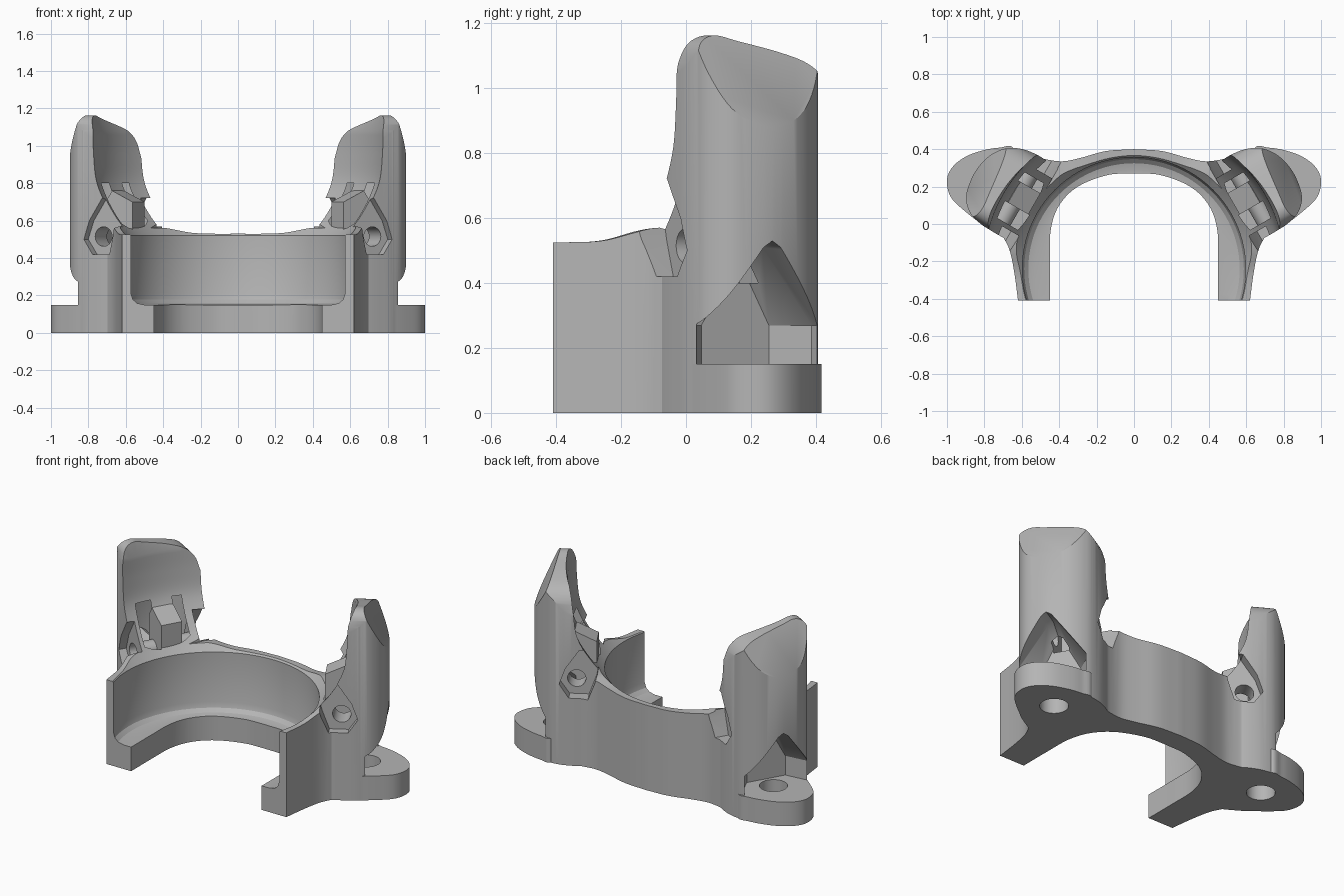
import bpy, bmesh, math
from mathutils import Vector

if "Cube" in bpy.data.objects:
    bpy.data.objects.remove(bpy.data.objects["Cube"])

grey = bpy.data.materials.new("plain grey")
grey.use_nodes = True
grey.diffuse_color = (0.46, 0.46, 0.46, 1)
grey.node_tree.nodes["Principled BSDF"].inputs["Base Color"].default_value = grey.diffuse_color

CENTRE_Y = -0.24            # centre of the round cavity
ANGLE = math.radians(30)    # direction of the tower from that centre


def P(u, v, z):
    """Tower frame (outward, sideways, up) to world."""
    c, s = math.cos(ANGLE), math.sin(ANGLE)
    return Vector((u * c - v * s, CENTRE_Y + u * s + v * c, z))


def spline(pts, steps=6):
    """Smooth curve through the points."""
    p = [Vector(q) for q in pts]
    p = [2 * p[0] - p[1]] + p + [2 * p[-1] - p[-2]]
    out = []
    for a, b, c, d in zip(p, p[1:], p[2:], p[3:]):
        for i in range(steps):
            t = i / steps
            out.append(0.5 * (2 * b + (c - a) * t + (2 * a - 5 * b + 4 * c - d) * t**2
                              + (3 * b - a - 3 * c + d) * t**3))
    return out + [p[-2]]


def resample(pts, n):
    """Points at equal distances along a path."""
    lens = [0]
    for a, b in zip(pts, pts[1:]):
        lens.append(lens[-1] + (b - a).length)
    out, k = [], 0
    for i in range(n):
        d = lens[-1] * i / (n - 1)
        while k < len(pts) - 2 and lens[k + 1] < d:
            k += 1
        out.append(pts[k].lerp(pts[k + 1], (d - lens[k]) / (lens[k + 1] - lens[k])))
    return out


def loft(name, *loops):
    """Capped solid through matching loops."""
    bm = bmesh.new()
    rows = [[bm.verts.new(q) for q in loop] for loop in loops]
    n = len(rows[0])
    for a, b in zip(rows, rows[1:]):
        for i in range(n):
            j = (i + 1) % n
            bm.faces.new((a[i], a[j], b[j], b[i]))
    bm.faces.new(rows[0][::-1])
    bm.faces.new(rows[-1])
    bmesh.ops.remove_doubles(bm, verts=bm.verts, dist=1e-5)
    bmesh.ops.recalc_face_normals(bm, faces=bm.faces)
    me = bpy.data.meshes.new(name)
    bm.to_mesh(me)
    bm.free()
    me.materials.append(grey)
    ob = bpy.data.objects.new(name, me)
    bpy.context.collection.objects.link(ob)
    return ob


def upright(name, plan, z0, z1):
    return loft(name, [P(u, v, z0) for u, v in plan], [P(u, v, z1) for u, v in plan])


def sideways(name, side, v0, v1):
    return loft(name, [P(u, v0, z) for u, z in side], [P(u, v1, z) for u, z in side])


def circle(cx, cy, r, n=40):
    return [(cx + r * math.cos(math.tau * i / n), cy + r * math.sin(math.tau * i / n))
            for i in range(n)]


def boolean(ob, tool, op):
    mod = ob.modifiers.new(op.lower(), "BOOLEAN")
    mod.operation, mod.solver, mod.object = op, "EXACT", tool
    bpy.context.view_layer.objects.active = ob
    bpy.ops.object.modifier_apply(modifier=mod.name)
    bpy.data.objects.remove(tool)


# Half ring: outer path carries the height of the wavy rim
outer = resample(spline([(0, .40, .53), (.15, .39, .53), (.28, .355, .535), (.38, .335, .55),
                         (.47, .345, .56), (.56, .36, .56), (.70, .22, .56), (.76, .04, .57),
                         (.705, -.06, .57), (.665, -.14, .56), (.64, -.26, .53),
                         (.62, -.41, .525)]), 60)
inner = resample(spline([(0, .27, 0), (.14, .262, 0), (.30, .20, 0), (.40, .10, 0),
                         (.445, -.03, 0), (.45, -.2, 0), (.45, -.41, 0)]), 60)
stations = [[Vector((o.x, o.y, 0)), o, Vector((i.x, i.y, o.z)), i]
            for o, i in zip(outer, inner)]
bracket = loft("bracket", *stations)

# Tower: rounded plan, trimmed to a slanted rounded top
plan = spline([Vector(q) for q in
               ((.62, -.2), (.70, -.205), (.77, -.205), (.84, -.2), (.91, -.178), (.968, -.12),
                (.992, -.03), (.992, .06), (.965, .15), (.91, .22), (.84, .255), (.77, .268),
                (.70, .268), (.62, .26))])
tower = upright("tower", plan, 0, 1.3)
crown = [Vector(q) for q in ((-.208, 1.0), (-.2, 1.08), (-.175, 1.14), (-.12, 1.163),
                             (-.04, 1.145), (.1, 1.11), (.19, 1.075), (.242, 1.02), (.268, .94))]
face = [(-.3, -.1), (-.3, .8), (-.212, .85)] + [tuple(q) for q in spline(crown)]
face += [(.272, .85), (.3, .8), (.3, -.1)]
boolean(tower, loft("top_trim", [P(.4, v, z) for v, z in face], [P(1.2, v, z) for v, z in face]),
        "INTERSECT")
boolean(tower, sideways("bevel_cut", [(.86, 1.17), (1.005, .86), (1.3, .86), (1.3, 1.4), (.86, 1.4)],
                        -.5, .5), "DIFFERENCE")
boolean(bracket, tower, "UNION")

# Screw ear blending out of the tower foot
foot = [(.60, .2), (.64, .40), (.72, .408), (.81, .393), (.90, .36), (.97, .305), (1.0, .235),
        (.98, .145), (.90, .065), (.80, -.01), (.70, -.07)]
foot = spline([Vector(q) for q in foot])
boolean(bracket, loft("ear", [(q.x, q.y, 0) for q in foot], [(q.x, q.y, .15) for q in foot]), "UNION")

# Round cavity widening into the scooped tower faces
section = [(.0, .15), (.53, .15), (.565, .158), (.587, .178), (.597, .21), (.597, .52)]
section += [tuple(q) for q in spline([Vector(q) for q in
            ((.635, .56), (.69, .63), (.745, .72), (.785, .82), (.80, .95), (.805, 1.08))])]
section += [(.83, 1.19), (.83, 1.4), (0, 1.4)]
rings = []
for r, z in section:
    r = max(r, 0.001)
    rings.append([Vector((x, y, z)) for x, y in circle(0, CENTRE_Y, r, 96)])
boolean(bracket, loft("cavity_cut", *rings), "DIFFERENCE")

# Wide and narrow ribs either side of the slot
for v0, v1 in ((-.13, -.03), (.1, .155)):
    rib = sideways("rib", [(.605, .46), (.605, .50), (.735, .80), (.82, .80), (.82, .46)], v0, v1)
    boolean(bracket, rib, "UNION")
slot = [(.635, .40), (.635, .7), (.76, .76), (.80, .70), (.80, .40)]
boolean(bracket, sideways("slot_cut", slot, -.03, .1), "DIFFERENCE")

# Axle hole with a flat seat on each side of the tower
seat = [(.67, .42), (.78, .42), (.835, .50), (.80, .60), (.72, .72), (.58, .72), (.63, .53)]
for v0, v1 in ((-.155, -.27), (.2, .36)):
    boolean(bracket, sideways("seat_cut", seat, v0, v1), "DIFFERENCE")
boolean(bracket, sideways("axle_cut", circle(.74, .515, .052), -.4, .4), "DIFFERENCE")


# Gabled pocket over the ear and its screw hole
def gable(u, w, peak):
    return [P(u, v + .01, z) for v, z in ((-w, .15), (w, .15), (w, .27), (.03, peak - .02),
                                          (0, peak), (-.03, peak - .02), (-w, .27))]


boolean(bracket, loft("pocket_cut", gable(.765, .12, .46), gable(.88, .205, .53),
                      gable(1.3, .205, .53)), "DIFFERENCE")
boolean(bracket, upright("screw_cut", circle(.865, .01, .08), -.1, .2), "DIFFERENCE")

# Open the middle seam, then mirror
bm = bmesh.new()
bm.from_mesh(bracket.data)
seam = [f for f in bm.faces if all(abs(v.co.x) < 1e-4 for v in f.verts)]
bmesh.ops.delete(bm, geom=seam, context="FACES")
bm.to_mesh(bracket.data)
bm.free()
mirror = bracket.modifiers.new("mirror", "MIRROR")
mirror.merge_threshold = 0.0005
bpy.ops.object.select_all(action="DESELECT")
bracket.select_set(True)
bpy.context.view_layer.objects.active = bracket
bpy.ops.object.modifier_apply(modifier="mirror")
bpy.ops.object.shade_smooth_by_angle(angle=math.radians(28))
